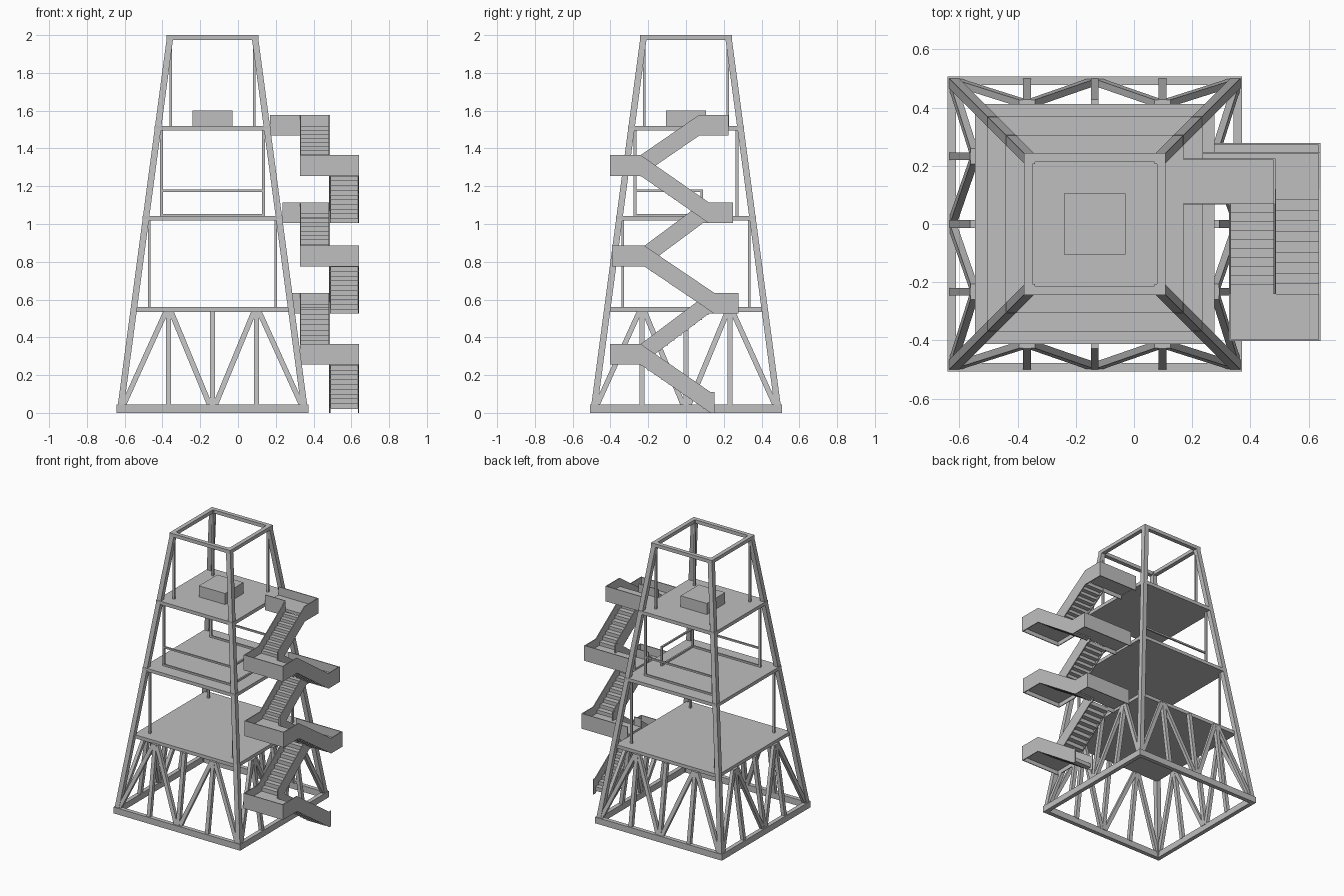
import bpy, bmesh, math
from mathutils import Matrix, Vector

if "Cube" in bpy.data.objects:
    bpy.data.objects.remove(bpy.data.objects["Cube"], do_unlink=True)

steel = bpy.data.materials.new("light_grey_steel")
steel.use_nodes = True
GREY = (0.52, 0.52, 0.52, 1)
steel.diffuse_color = GREY
steel.node_tree.nodes["Principled BSDF"].inputs["Base Color"].default_value = GREY

CX = -0.135          # tower axis
TOWER = Matrix.Translation((CX, 0, 0))
QUARTERS = [TOWER @ Matrix.Rotation(i * math.pi / 2, 4, 'Z') for i in range(4)]


def half(z):
    """Outer half width of the tapering tower."""
    return 0.507 - 0.1335 * z


def finish(name, bm):
    bmesh.ops.recalc_face_normals(bm, faces=bm.faces)
    mesh = bpy.data.meshes.new(name)
    bm.to_mesh(mesh)
    bm.free()
    mesh.materials.append(steel)
    obj = bpy.data.objects.new(name, mesh)
    bpy.context.collection.objects.link(obj)


def box(bm, x0, x1, y0, y1, z0, z1, m=Matrix()):
    size = Matrix.Diagonal((x1 - x0, y1 - y0, z1 - z0, 1))
    mid = Matrix.Translation(((x0 + x1) / 2, (y0 + y1) / 2, (z0 + z1) / 2))
    bmesh.ops.create_cube(bm, size=1, matrix=m @ mid @ size)


def strut(bm, a, b, wx, wy, m=Matrix()):
    """Leaning bar with level rectangular ends."""
    rings = []
    for p in (a, b):
        rings.append([bm.verts.new(m @ (Vector(p) + Vector((sx * wx / 2, sy * wy / 2, 0))))
                      for sx, sy in ((-1, -1), (1, -1), (1, 1), (-1, 1))])
    low, high = rings
    bm.faces.new(low)
    bm.faces.new(high)
    for i in range(4):
        j = (i + 1) % 4
        bm.faces.new((low[i], low[j], high[j], high[i]))


def plate(bm, x, outline, t=0.006):
    """Upright side plate from a (y, z) outline."""
    face = bm.faces.new([bm.verts.new((x - t / 2, y, z)) for y, z in outline])
    new = bmesh.ops.extrude_face_region(bm, geom=[face])["geom"]
    bmesh.ops.translate(bm, vec=(t, 0, 0), verts=[v for v in new if isinstance(v, bmesh.types.BMVert)])


# Corner legs
bm = bmesh.new()
LEG = 0.034
for m in QUARTERS:
    a, b = half(0) - LEG / 2, half(2) - LEG / 2
    strut(bm, (a, a, 0), (b, b, 2), LEG, LEG, m)
finish("corner_legs", bm)

# Base and top rings
for name, z0, z1 in (("base_ring", 0, 0.045), ("top_ring", 1.975, 2)):
    bm = bmesh.new()
    h = half(z0)
    for m in QUARTERS:
        box(bm, -h, h, -h, -h + 0.03, z0, z1, m)
    finish(name, bm)

# Leaning trusses on all four sides
bm = bmesh.new()
LOW, HIGH, BAY = 0.04, 0.54, 0.233
for m in QUARTERS:
    yl, yh = -half(LOW) + 0.015, -half(HIGH) + 0.02
    for x in (-BAY, 0, BAY):
        strut(bm, (x, yl, LOW), (x, yh, HIGH), 0.027, 0.027, m)
    for s in (-1, 1):
        strut(bm, (s * 0.472, yl, LOW), (s * (BAY + 0.012), yh, HIGH), 0.03, 0.024, m)
        strut(bm, (s * 0.014, yl, LOW), (s * (BAY - 0.012), yh, HIGH), 0.03, 0.024, m)
finish("side_trusses", bm)

# Platforms with the inner posts standing on each
LEVELS = (("lower", 0.535, 0.56, 0.412, 0.335, 1.02),
          ("middle", 1.018, 1.042, 0.37, 0.27, 1.497),
          ("upper", 1.495, 1.52, 0.306, 0.221, 1.98))
for name, z0, z1, h, post, top in LEVELS:
    bm = bmesh.new()
    box(bm, -h, h, -h, h, z0, z1, TOWER)
    finish(name + "_platform", bm)
    bm = bmesh.new()
    for m in QUARTERS:
        strut(bm, (post, post, z1), (post, post, top), 0.014, 0.014, m)
    finish(name + "_posts", bm)

# Railing on the middle platform, open beside the stair
bm = bmesh.new()
R, T = 0.27, 0.006
for z in (1.048, 1.176):
    for y in (-R, R):
        box(bm, -R, R, y - T, y + T, z - T, z + T, TOWER)
    box(bm, R - T, R + T, -R, 0.09, z - T, z + T, TOWER)
box(bm, R - T, R + T, 0.078, 0.09, 1.042, 1.182, TOWER)
finish("middle_railing", bm)

# Machine block on the upper platform
bm = bmesh.new()
box(bm, -0.105, 0.105, -0.105, 0.105, 1.52, 1.6, TOWER)
finish("roof_block", bm)

# Stair flights: stepped treads between two side plates
X_IN, X_MID, X_OUT = 0.33, 0.483, 0.638
TALL, DECK, STEPS = 0.11, 0.05, 10
FLIGHTS = ((0.13, 0, -0.24, 0.255, True), (-0.24, 0.255, 0.12, 0.525, False),
           (0.15, 0.525, -0.22, 0.775, True), (-0.22, 0.775, 0.09, 1.005, False),
           (0.12, 1.005, -0.24, 1.255, True), (-0.24, 1.255, 0.07, 1.468, False))
for n, (ya, za, yb, zb, outer) in enumerate(FLIGHTS):
    x0, x1 = (X_MID, X_OUT) if outer else (X_IN, X_MID)
    bm = bmesh.new()
    run, rise = (yb - ya) / STEPS, (zb - za) / STEPS
    for i in range(STEPS):
        y, z = ya + i * run, za + DECK + i * rise
        box(bm, x0, x1, min(y, y + run), max(y, y + run), z - rise - 0.003, z, Matrix())
    foot = [(ya + 0.02, za), (ya + 0.02, za + TALL)] if n == 0 else []
    outline = [(yb, zb + TALL), (yb, zb), (ya, za)] + foot + [(ya, za + TALL)]
    for x in (x0, x1):
        plate(bm, x + (0.003 if outer and x == x0 else 0), outline)
    finish("stair_flight_%d" % (n + 1), bm)

# Front landings, open toward the flights
E = 0.003
for n, (y0, y1, z) in enumerate(((-0.40, -0.24, 0.255), (-0.39, -0.22, 0.775), (-0.40, -0.24, 1.255))):
    bm = bmesh.new()
    box(bm, X_IN, X_OUT, y0, y1, z + DECK - 0.02, z + DECK)
    box(bm, X_IN - E, X_OUT + E, y0 - E, y0 + E, z, z + TALL)
    for x in (X_IN, X_OUT):
        box(bm, x - E, x + E, y0, y1, z, z + TALL)
    finish("front_landing_%d" % (n + 1), bm)

# Back landings with bridges to the platforms
BACK = ((0.275, 0.12, 0.15, 0.275, 0.525, X_OUT), (0.235, 0.09, 0.12, 0.245, 1.005, X_OUT),
        (0.17, 0.07, 0.07, 0.223, 1.468, X_MID))
for n, (xt, y0, yo, y1, z, xe) in enumerate(BACK):
    bm = bmesh.new()
    box(bm, xt, X_MID, y0, y1, z + DECK - 0.02, z + DECK)
    if xe > X_MID:
        box(bm, X_MID, xe, yo, y1, z + DECK - 0.02, z + DECK)
        box(bm, X_MID - E, X_MID + E, y0, yo, z, z + TALL)
    box(bm, xt, xe + E, y1 - E, y1 + E, z, z + TALL)
    box(bm, xe - E, xe + E, yo, y1, z, z + TALL)
    box(bm, xt, X_IN, y0 - E, y0 + E, z, z + TALL)
    finish("back_landing_%d" % (n + 1), bm)
